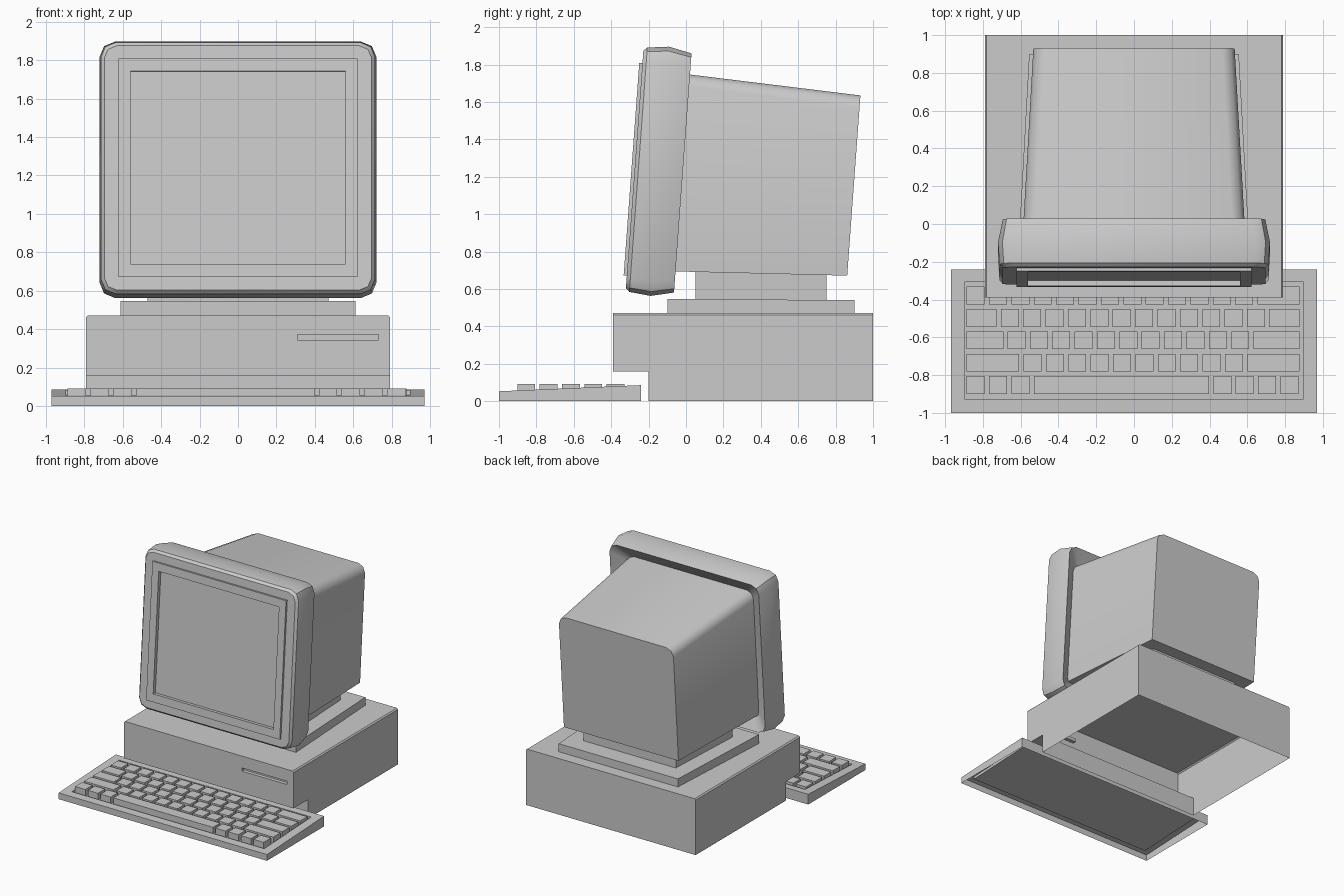
import bpy, bmesh, math

if "Cube" in bpy.data.objects:
    bpy.data.objects.remove(bpy.data.objects["Cube"])

def finish(name, bm, smooth=None):
    bmesh.ops.recalc_face_normals(bm, faces=bm.faces[:])
    me = bpy.data.meshes.new(name)
    bm.to_mesh(me)
    bm.free()
    ob = bpy.data.objects.new(name, me)
    bpy.context.collection.objects.link(ob)
    if smooth:
        bpy.ops.object.select_all(action='DESELECT')
        ob.select_set(True)
        bpy.context.view_layer.objects.active = ob
        bpy.ops.object.shade_smooth_by_angle(angle=math.radians(smooth))
    return ob

def loft(bm, rings, start=True, end=True):
    """Skin a list of (y, [(x, z), ...]) cross-sections."""
    vs = [[bm.verts.new((x, y, z)) for x, z in pts] for y, pts in rings]
    n = len(vs[0])
    for a, b in zip(vs, vs[1:]):
        for i in range(n):
            j = (i + 1) % n
            bm.faces.new((a[i], a[j], b[j], b[i]))
    if start:
        bm.faces.new(vs[0])
    if end:
        bm.faces.new(vs[-1])

def rect(x0, x1, z0, z1):
    return [(x0, z0), (x1, z0), (x1, z1), (x0, z1)]

def round_rect(hx, hz, r, seg=2):
    pts = []
    for k, (sx, sz) in enumerate([(1, 1), (-1, 1), (-1, -1), (1, -1)]):
        for i in range(seg + 1):
            a = math.pi / 2 * (k + i / seg)
            pts.append((sx * (hx - r) + r * math.cos(a), sz * (hz - r) + r * math.sin(a)))
    return pts

def recess(bm, face, place, offset):
    """Inset a face to the position given by place(co), then sink it by offset."""
    for step in (0, 1):
        bmesh.ops.inset_individual(bm, faces=[face], thickness=0.005)
        for v in face.verts:
            place(v.co)
            if step:
                v.co.y += offset[0]
                v.co.z += offset[1]

def face_towards(bm, axis, sign):
    bm.normal_update()
    return max(bm.faces, key=lambda f: (round(f.normal[axis] * sign, 1), f.calc_area()))

# system case: open underneath, notched at the front for the keyboard
bm = bmesh.new()
W = 0.79
profile = [(-0.2, 0), (-0.2, 0.16), (-0.39, 0.16), (-0.39, 0.472), (1, 0.472), (1, 0)]
sides = [[bm.verts.new((s * W, y, z)) for y, z in profile] for s in (-1, 1)]
for side in sides:
    bm.faces.new(side)
for i in range(len(profile) - 1):
    bm.faces.new((sides[0][i], sides[0][i + 1], sides[1][i + 1], sides[1][i]))
bmesh.ops.recalc_face_normals(bm, faces=bm.faces[:])
top_edges = [e for e in bm.edges if all(v.co.z > 0.4 for v in e.verts)
             and e.verts[0].co.x == e.verts[1].co.x]
bmesh.ops.bevel(bm, geom=top_edges, offset=0.01, segments=1, affect='EDGES')

def slot(co):
    co.x = 0.31 if co.x < (0.0 if abs(co.x) > 0.75 else 0.5) else 0.73
    co.z = 0.345 if co.z < 0.358 else 0.372
    co.y = -0.39

# disk slot in the front panel (largest upright front face)
bm.normal_update()
front = max((f for f in bm.faces if abs(f.normal.y) > 0.9
             and f.calc_center_median().y < -0.38), key=lambda f: f.calc_area())
recess(bm, front, slot, (0.03, 0))
finish("system_case", bm)

# swivel base and neck under the monitor
bm = bmesh.new()
loft(bm, [(-0.1, rect(-0.61, 0.61, 0.47, 0.547)), (0.9, rect(-0.555, 0.555, 0.47, 0.54))])
finish("stand_plate", bm)
bm = bmesh.new()
loft(bm, [(0.05, rect(-0.47, 0.47, 0.54, 0.7)), (0.75, rect(-0.43, 0.43, 0.535, 0.69))])
finish("stand_neck", bm)

# monitor parts share one tilted frame
def tilt(ob):
    ob.location = (0, -0.15, 1.23)
    ob.rotation_euler = (math.radians(-4.2), 0, 0)

# bezel: bulging frame with a hollowed back
bm = bmesh.new()
loft(bm, [(-0.125, round_rect(0.59, 0.54, 0.02)),
          (-0.125, round_rect(0.695, 0.637, 0.065)),
          (-0.105, round_rect(0.712, 0.655, 0.075)),
          (0.01, round_rect(0.72, 0.668, 0.08)),
          (0.133, round_rect(0.695, 0.641, 0.07)),
          (0.05, round_rect(0.575, 0.525, 0.05))], start=False, end=False)
tilt(finish("monitor_bezel", bm, 35))

# raised screen surround with sunken screen
bm = bmesh.new()
loft(bm, [(y, rect(-x, x, -z, z)) for y, x, z in
          [(-0.125, 0.622, 0.57), (-0.142, 0.622, 0.57),
           (-0.142, 0.56, 0.503), (-0.112, 0.56, 0.503)]], start=False)
tilt(finish("screen_surround", bm))

# monitor housing: tapered, rounded along the top only
def housing(hx, hz):
    half = [(hx, -hz), (hx, hz - 0.065), (hx - 0.02, hz - 0.02), (hx - 0.065, hz)]
    return half + [(-x, z) for x, z in reversed(half)]

bm = bmesh.new()
loft(bm, [(0.045, housing(0.59, 0.532)), (1.05, housing(0.533, 0.483))])
tilt(finish("monitor_housing", bm, 50))

# keyboard tray: sloping wedge, open underneath, with a sunken key well
def deck(y):
    return 0.053 + (y + 1) / 0.76 * 0.033

bm = bmesh.new()
loft(bm, [(-1, rect(-0.97, 0.97, 0, deck(-1))), (-0.24, rect(-0.97, 0.97, 0, deck(-0.24)))])
bmesh.ops.recalc_face_normals(bm, faces=bm.faces[:])
bmesh.ops.delete(bm, geom=[face_towards(bm, 2, -1)], context='FACES_ONLY')

def well(co):
    co.x = math.copysign(0.895, co.x)
    co.y = -0.93 if co.y < -0.62 else -0.305
    co.z = deck(co.y)

# the sink happens straight down after placing each corner
recess(bm, face_towards(bm, 2, 1), well, (0, -0.022))
finish("keyboard_tray", bm)

# keys: each row has a left key, a run of square keys and a right key
P, KW, X0, X1 = 0.1185, 0.095, -0.886, 0.876
def run(start, count):
    return [(start + i * P, start + i * P + KW) for i in range(count)]

rows = [run(X0, 13) + [(0.655, X1)],
        [(X0, -0.727)] + run(-0.705, 12) + [(0.716, X1)],
        [(X0, -0.692)] + run(-0.67, 11) + [(0.632, X1)],
        [(X0, -0.61)] + run(-0.585, 10) + [(0.6, X1)],
        run(X0, 3) + [(-0.53, 0.398)] + run(0.42, 4)]
for r, keys in enumerate(rows):
    y1 = -0.33 - r * 0.119
    y0 = y1 - 0.095
    bm = bmesh.new()
    for x0, x1 in keys:
        loft(bm, [(y, rect(x0, x1, deck(y) - 0.022, 0.091)) for y in (y0, y1)])
    finish(f"key_row_{r + 1}", bm)
